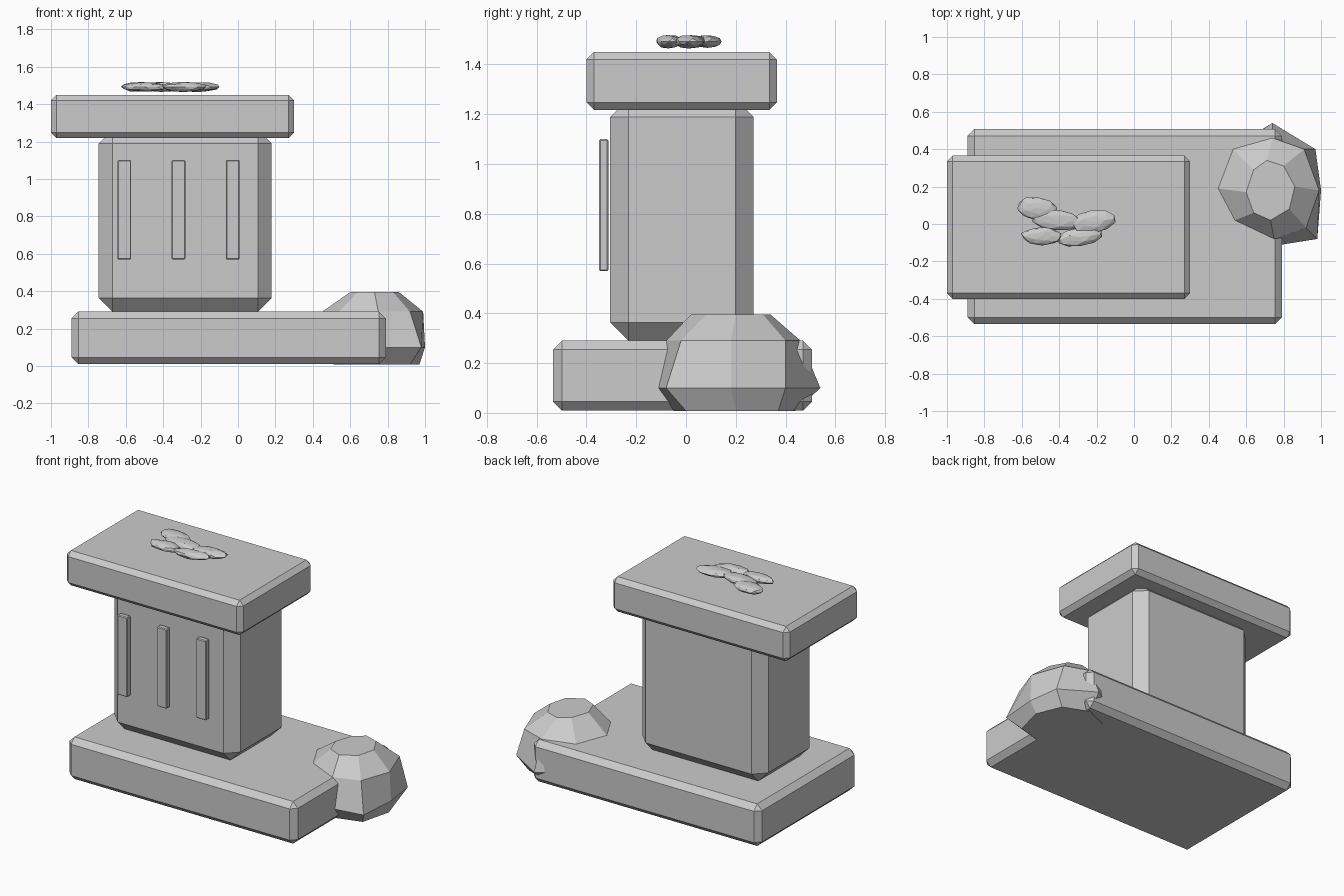
import bpy, bmesh, random
from math import radians
from mathutils import Matrix, Vector

if "Cube" in bpy.data.objects:
    bpy.data.objects.remove(bpy.data.objects["Cube"])

random.seed(4)


def add_object(name, bm):
    bmesh.ops.recalc_face_normals(bm, faces=bm.faces)
    mesh = bpy.data.meshes.new(name)
    bm.to_mesh(mesh)
    bm.free()
    obj = bpy.data.objects.new(name, mesh)
    bpy.context.collection.objects.link(obj)
    return obj


def chamfered_box(name, low, high, chamfer):
    low, high = Vector(low), Vector(high)
    bm = bmesh.new()
    bmesh.ops.create_cube(bm, size=1)
    bmesh.ops.scale(bm, vec=high - low, verts=bm.verts)
    bmesh.ops.translate(bm, vec=(low + high) / 2, verts=bm.verts)
    obj = add_object(name, bm)
    bevel = obj.modifiers.new("chamfer", 'BEVEL')
    bevel.width = chamfer
    bevel.segments = 1
    return obj


# Slabs and column of the broken pillar
chamfered_box("base_slab", (-0.89, -0.535, 0.01), (0.79, 0.507, 0.29), 0.036)
chamfered_box("column", (-0.745, -0.305, 0.29), (0.18, 0.272, 1.262), 0.073)
chamfered_box("cap_slab", (-1.0, -0.4, 1.218), (0.3, 0.365, 1.45), 0.03)

# Raised strips on the front of the column
for i, x in enumerate((-0.608, -0.318, -0.028)):
    chamfered_box(f"front_strip_{i + 1}", (x - 0.037, -0.349, 0.57),
                  (x + 0.037, -0.312, 1.1), 0.005)

# Boulder: stacked irregular eight-sided rings
rings = [
    (0.008, [(0.97, 0.20), (0.90, 0.37), (0.73, 0.44), (0.57, 0.37),
             (0.51, 0.18), (0.57, 0.03), (0.75, -0.05), (0.92, 0.0)]),
    (0.10, [(1.0, 0.18), (0.97, 0.40), (0.74, 0.54), (0.54, 0.42),
            (0.46, 0.18), (0.54, 0.0), (0.79, -0.11), (0.98, -0.08)]),
    (0.29, [(0.99, 0.18), (0.91, 0.40), (0.74, 0.46), (0.53, 0.40),
            (0.45, 0.19), (0.54, 0.02), (0.75, -0.08), (0.92, -0.02)]),
    (0.395, [(0.86, 0.20), (0.80, 0.31), (0.71, 0.34), (0.64, 0.29),
             (0.60, 0.17), (0.64, 0.06), (0.73, 0.02), (0.83, 0.08)]),
]
bm = bmesh.new()
loops = [[bm.verts.new((x, y, z)) for x, y in pts] for z, pts in rings]
for lower, upper in zip(loops, loops[1:]):
    for i in range(8):
        j = (i + 1) % 8
        bm.faces.new((lower[i], lower[j], upper[j], upper[i]))
bm.faces.new(loops[0])
bm.faces.new(loops[-1])
add_object("boulder", bm)

# Patch of flattened pebbly lumps lying over the cap
bm = bmesh.new()
lumps = [(-0.52, 0.085, 0.11, 0.063, -8), (-0.41, 0.02, 0.14, 0.058, -5),
         (-0.49, -0.065, 0.115, 0.05, 0), (-0.29, -0.07, 0.12, 0.05, 8),
         (-0.22, 0.012, 0.122, 0.062, 8)]
for x, y, rx, ry, angle in lumps:
    place = (Matrix.Translation((x, y, 1.492))
             @ Matrix.Rotation(radians(angle), 4, 'Z')
             @ Matrix.Diagonal((rx, ry, 0.027, 1)))
    lump = bmesh.ops.create_icosphere(bm, subdivisions=2, radius=1)["verts"]
    for v in lump:
        v.co = place @ (v.co * random.uniform(0.9, 1.05))
add_object("moss_patch", bm)
